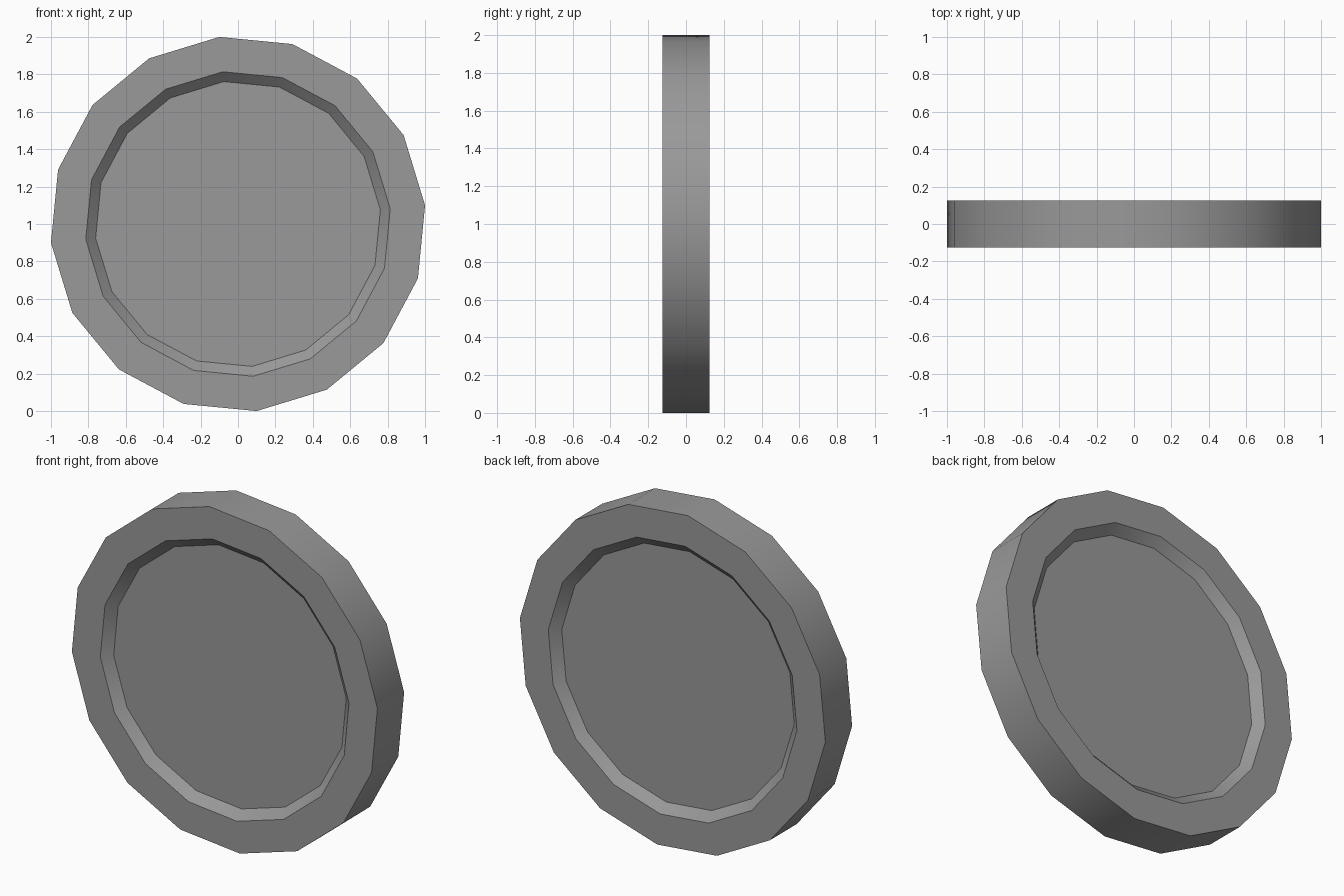
import bpy, bmesh, math

if "Cube" in bpy.data.objects:
    bpy.data.objects.remove(bpy.data.objects["Cube"])

SIDES = 16
TURN = math.radians(5.7)           # slight roll of the disc about its axis
R_OUT = 1.0 / math.cos(TURN)       # outer corner radius
R_LIP, R_FLOOR = 0.818, 0.765      # recess edge and recess floor
HALF, DEPTH = 0.125, 0.05          # half thickness, recess depth

# Half-section from front floor, over the rim, to the back floor: (radius, y)
profile = [(R_FLOOR, -HALF + DEPTH), (R_LIP, -HALF), (R_OUT, -HALF),
           (R_OUT, HALF), (R_LIP, HALF), (R_FLOOR, HALF - DEPTH)]

bm = bmesh.new()


def ring(r, y):
    angles = [TURN + math.tau * i / SIDES for i in range(SIDES)]
    return [bm.verts.new((r * math.cos(a), y, 1 + r * math.sin(a))) for a in angles]


# Revolve the section and cap both recess floors
rings = [ring(r, y) for r, y in profile]
for a, b in zip(rings, rings[1:]):
    for i in range(SIDES):
        j = (i + 1) % SIDES
        bm.faces.new((a[i], a[j], b[j], b[i]))
bm.faces.new(rings[0])
bm.faces.new(rings[-1])
bmesh.ops.recalc_face_normals(bm, faces=bm.faces)

mesh = bpy.data.meshes.new("recessed_disc")
bm.to_mesh(mesh)
bm.free()
disc = bpy.data.objects.new("recessed_disc", mesh)
bpy.context.collection.objects.link(disc)

# Dark grey finish
grey = bpy.data.materials.new("dark_grey")
grey.diffuse_color = (0.32, 0.32, 0.32, 1)
grey.use_nodes = True
grey.node_tree.nodes["Principled BSDF"].inputs["Base Color"].default_value = grey.diffuse_color
mesh.materials.append(grey)

# Smooth rim, crisp recess edges
bpy.context.view_layer.objects.active = disc
disc.select_set(True)
bpy.ops.object.shade_smooth_by_angle(angle=math.radians(30))
